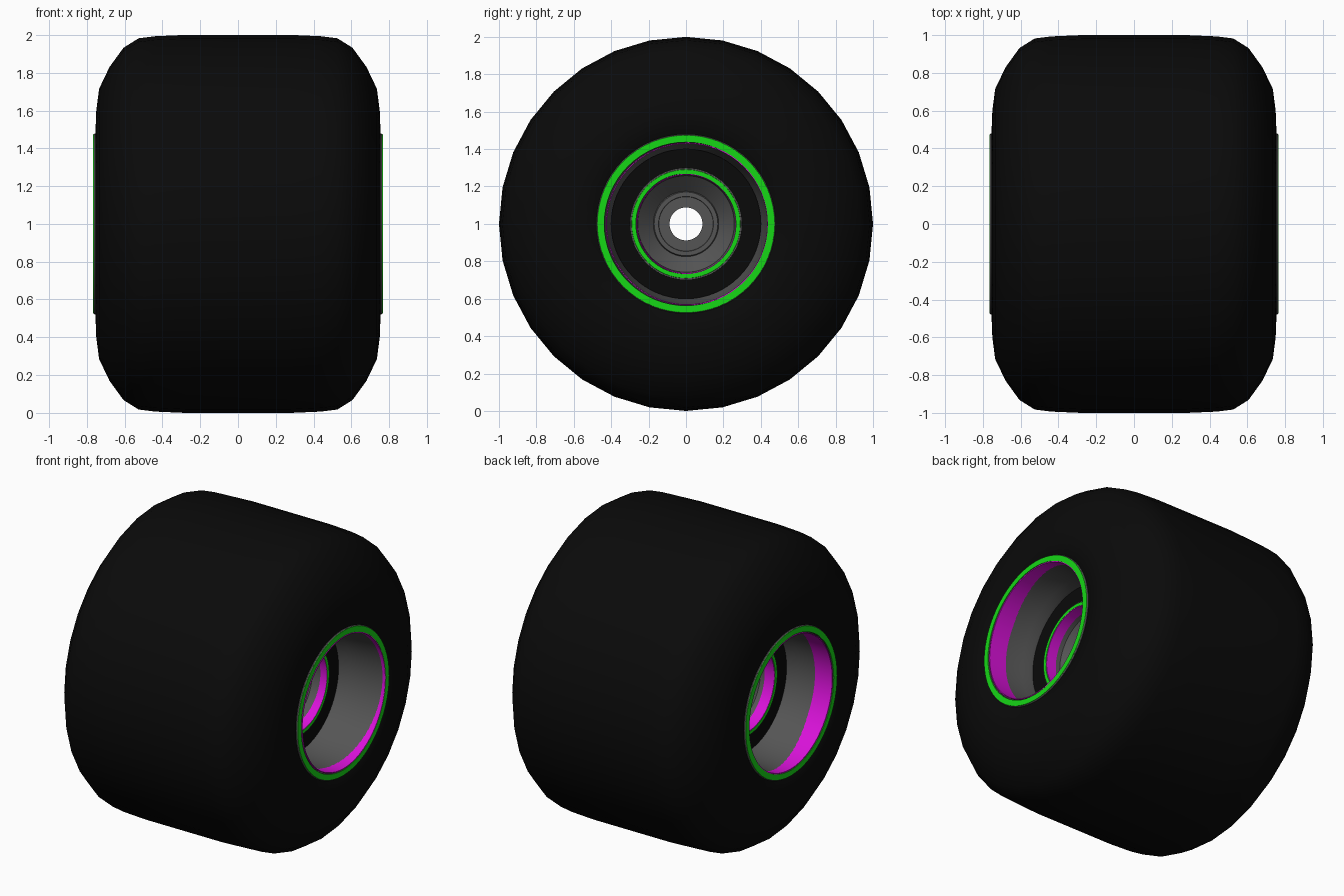
import bpy, bmesh, math
from mathutils import Vector

if "Cube" in bpy.data.objects:
    bpy.data.objects.remove(bpy.data.objects["Cube"])


def material(name, r, g, b):
    m = bpy.data.materials.new(name)
    m.diffuse_color = (r, g, b, 1)
    m.use_nodes = True
    m.node_tree.nodes["Principled BSDF"].inputs["Base Color"].default_value = m.diffuse_color
    return m


BLACK = material("black_rubber", 0.003, 0.003, 0.003)
GREY = material("dark_grey", 0.09, 0.09, 0.09)
GREEN = material("green", 0.008, 0.68, 0.008)
MAGENTA = material("magenta", 0.7, 0.006, 0.7)
AXLE = Vector((0, 0, 1))


def lathe(name, profile, mat, segments=64, closed=True, side=1, centre=AXLE, angle=30):
    """Revolve (x, radius) points around an axis parallel to x."""
    bm = bmesh.new()
    rings = []
    for i in range(segments):
        a = 2 * math.pi * i / segments
        rings.append([bm.verts.new(centre + Vector((side * x, r * math.cos(a), r * math.sin(a))))
                      for x, r in profile])
    n = len(profile)
    for i in range(segments):
        p, q = rings[i], rings[(i + 1) % segments]
        for j in range(n if closed else n - 1):
            k = (j + 1) % n
            face = (p[j], q[j], q[k], p[k])
            bm.faces.new(face if side > 0 else face[::-1])
    if closed:
        bmesh.ops.recalc_face_normals(bm, faces=bm.faces[:])
    mesh = bpy.data.meshes.new(name)
    bm.to_mesh(mesh)
    bm.free()
    mesh.materials.append(mat)
    ob = bpy.data.objects.new(name, mesh)
    bpy.context.collection.objects.link(ob)
    bpy.ops.object.select_all(action='DESELECT')
    ob.select_set(True)
    bpy.context.view_layer.objects.active = ob
    bpy.ops.object.shade_smooth_by_angle(angle=math.radians(angle))
    return ob


# Tyre: half profile mirrored across the middle
half = [(0.28, 1.0), (0.44, 0.993), (0.526, 0.982), (0.606, 0.932), (0.68, 0.83),
        (0.735, 0.715), (0.75, 0.60), (0.755, 0.47), (0.74, 0.46)]
tyre = [(-x, r) for x, r in reversed(half)] + half
lathe("tyre", tyre, BLACK, segments=32, angle=60)

for side, label in ((1, "right"), (-1, "left")):
    # Outer rim with tapered inner wall
    lathe("rim_" + label,
          [(0.745, 0.477), (0.758, 0.479), (0.763, 0.475), (0.763, 0.437), (0.64, 0.424),
           (0.52, 0.413), (0.47, 0.40), (0.44, 0.40), (0.44, 0.45), (0.745, 0.46)],
          GREY, side=side)
    lathe("rim_green_ring_" + label,
          [(0.755, 0.476), (0.766, 0.474), (0.766, 0.438), (0.755, 0.438)], GREEN, side=side)
    # Liner sits slightly off centre, so it shows deeper on one side
    lathe("rim_magenta_liner_" + label, [(0.765, 0.429), (0.64, 0.429), (0.64, 0.4295), (0.765, 0.4345)],
          MAGENTA, side=side, centre=AXLE + Vector((0, 0.006, 0)))

    # Black web between rim and hub
    lathe("web_" + label, [(0.45, 0.42), (0.45, 0.285), (0.42, 0.285), (0.42, 0.42)], BLACK, side=side)

    # Hub bowl, bearing seat and axle bore
    lathe("hub_" + label,
          [(0.0, 0.088), (0.285, 0.088), (0.285, 0.145), (0.292, 0.147), (0.292, 0.17), (0.28, 0.175),
           (0.36, 0.258), (0.455, 0.272), (0.455, 0.298), (0.44, 0.30)],
          GREY, side=side, closed=False)
    lathe("hub_green_ring_" + label,
          [(0.45, 0.292), (0.46, 0.29), (0.46, 0.268), (0.45, 0.268)], GREEN, side=side)
    lathe("hub_magenta_liner_" + label, [(0.459, 0.264), (0.39, 0.262), (0.39, 0.2625), (0.459, 0.268)],
          MAGENTA, side=side, centre=AXLE + Vector((0, 0.003, 0)))

    # Three screws on the bearing seat
    for i in range(3):
        a = math.radians(90 + 120 * i)
        c = AXLE + Vector((0, 0.125 * math.cos(a), 0.125 * math.sin(a)))
        lathe(f"screw_{label}_{i + 1}", [(0.28, 0.019), (0.289, 0.019), (0.289, 0.001), (0.28, 0.001)],
              GREY, segments=16, side=side, centre=c)
